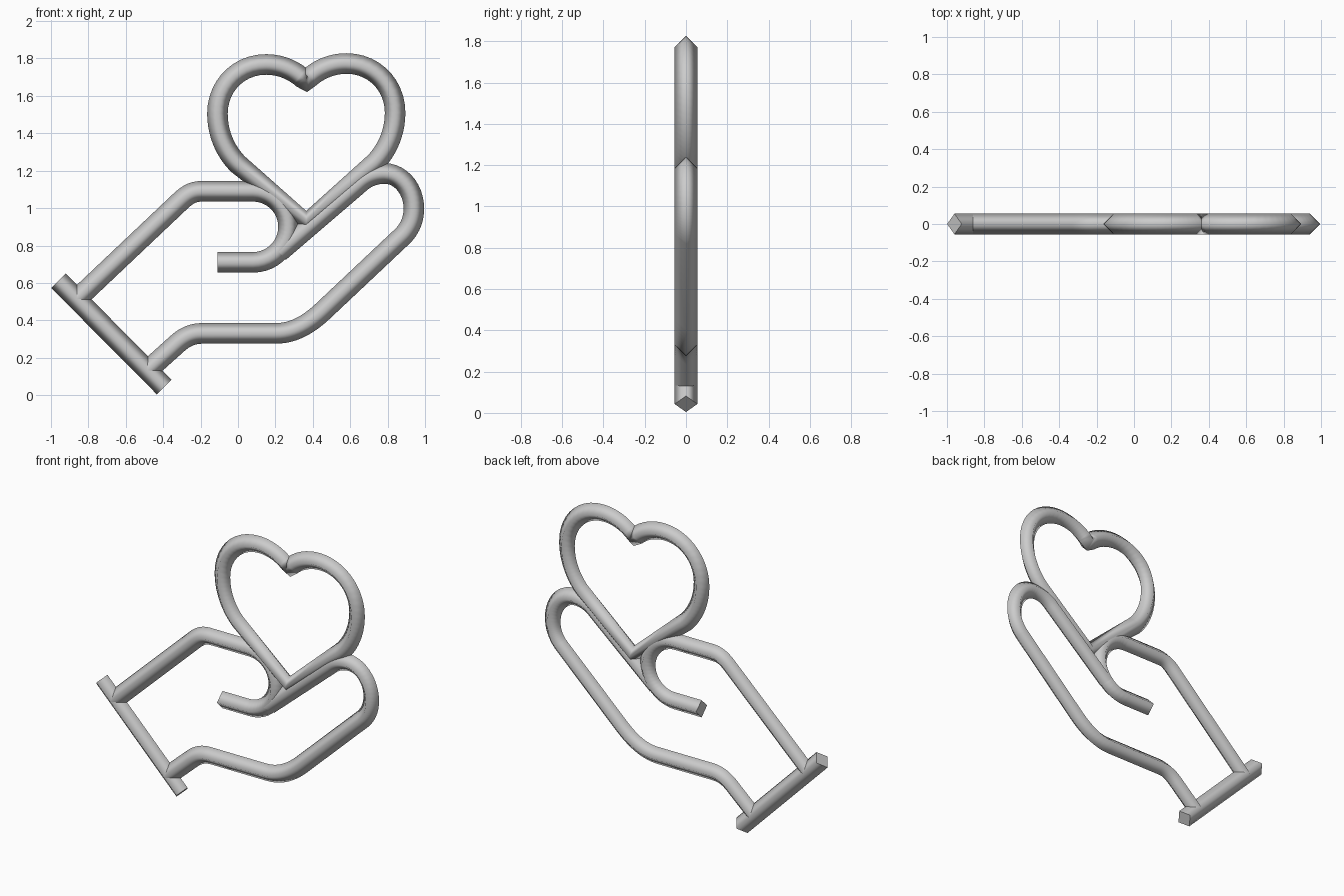
import bpy, bmesh
from mathutils import Vector
from mathutils.geometry import interpolate_bezier

if "Cube" in bpy.data.objects:
    bpy.data.objects.remove(bpy.data.objects["Cube"])

R = 0.055  # half-diagonal of the four-sided rod

metal = bpy.data.materials.new("plain_grey")
metal.diffuse_color = (0.6, 0.6, 0.6, 1)
metal.use_nodes = True
metal.node_tree.nodes["Principled BSDF"].inputs["Base Color"].default_value = metal.diffuse_color


def trace(start, steps, n=12):
    """Each step is one point (straight) or three points (bezier handles and end)."""
    pts = [Vector(start)]
    for s in steps:
        if len(s) == 2:
            pts.append(Vector(s))
        else:
            a, b, c = (Vector(p).to_3d() for p in s)
            curve = interpolate_bezier(pts[-1].to_3d(), a, b, c, n)
            pts += [p.to_2d() for p in curve[1:]]
    return pts


def rod(name, pts, closed=False):
    """Sweep a diamond section along a path in the x-z plane."""
    bm = bmesh.new()
    n = len(pts)
    rings = []
    for i, p in enumerate(pts):
        prev = pts[i - 1] if closed or i > 0 else None
        nxt = pts[(i + 1) % n] if closed or i < n - 1 else None
        t = Vector((0, 0))
        if prev is not None:
            t += (p - prev).normalized()
        if nxt is not None:
            t += (nxt - p).normalized()
        t.normalize()
        side = Vector((-t.y, 0, t.x)) * R
        depth = Vector((0, R, 0))
        c = Vector((p.x, 0, p.y))
        rings.append([bm.verts.new(c + o) for o in (side, depth, -side, -depth)])
    for i in range(n if closed else n - 1):
        a, b = rings[i], rings[(i + 1) % n]
        for k in range(4):
            m = (k + 1) % 4
            bm.faces.new((a[k], a[m], b[m], b[k])).smooth = True
    if not closed:
        for ring in (rings[0], rings[-1]):
            cap = bm.faces.new(ring)
            for e in cap.edges:
                e.smooth = False
    bmesh.ops.recalc_face_normals(bm, faces=bm.faces)
    mesh = bpy.data.meshes.new(name)
    bm.to_mesh(mesh)
    bm.free()
    mesh.materials.append(metal)
    bpy.context.collection.objects.link(bpy.data.objects.new(name, mesh))


# Cuff bar at the wrist
rod("cuff", trace((-0.96, 0.612), [(-0.395, 0.043)]))

# Back of the wrist, running into the curled thumb
rod("thumb", trace((-0.865, 0.51), [
    (-0.31, 1.035),
    ((-0.27, 1.073), (-0.24, 1.09), (-0.19, 1.09)),
    (0.08, 1.09),
    ((0.185, 1.09), (0.27, 1.005), (0.27, 0.9)),
    ((0.27, 0.795), (0.185, 0.71), (0.08, 0.71)),
    (-0.11, 0.71)]))

# Fingers looping round into the lower palm
rod("fingers", trace((0.22, 0.765), [
    (0.64, 1.125),
    ((0.68, 1.165), (0.73, 1.185), (0.785, 1.185)),
    ((0.87, 1.185), (0.94, 1.10), (0.94, 1.0)),
    ((0.94, 0.945), (0.925, 0.90), (0.885, 0.855)),
    (0.455, 0.45),
    ((0.37, 0.37), (0.29, 0.33), (0.2, 0.33)),
    (-0.19, 0.33),
    ((-0.24, 0.33), (-0.28, 0.315), (-0.325, 0.275)),
    (-0.483, 0.133)]))

# Heart: left half traced, right half mirrored
left = trace((0.365, 1.675), [
    ((0.31, 1.735), (0.23, 1.768), (0.15, 1.768)),
    ((0.0, 1.768), (-0.11, 1.65), (-0.11, 1.505)),
    ((-0.11, 1.39), (-0.06, 1.295), (0.0, 1.235)),
    (0.365, 0.93)])
right = [Vector((0.73 - p.x, p.y + 0.005)) for p in left[-2:0:-1]]
rod("heart", left + right, closed=True)
